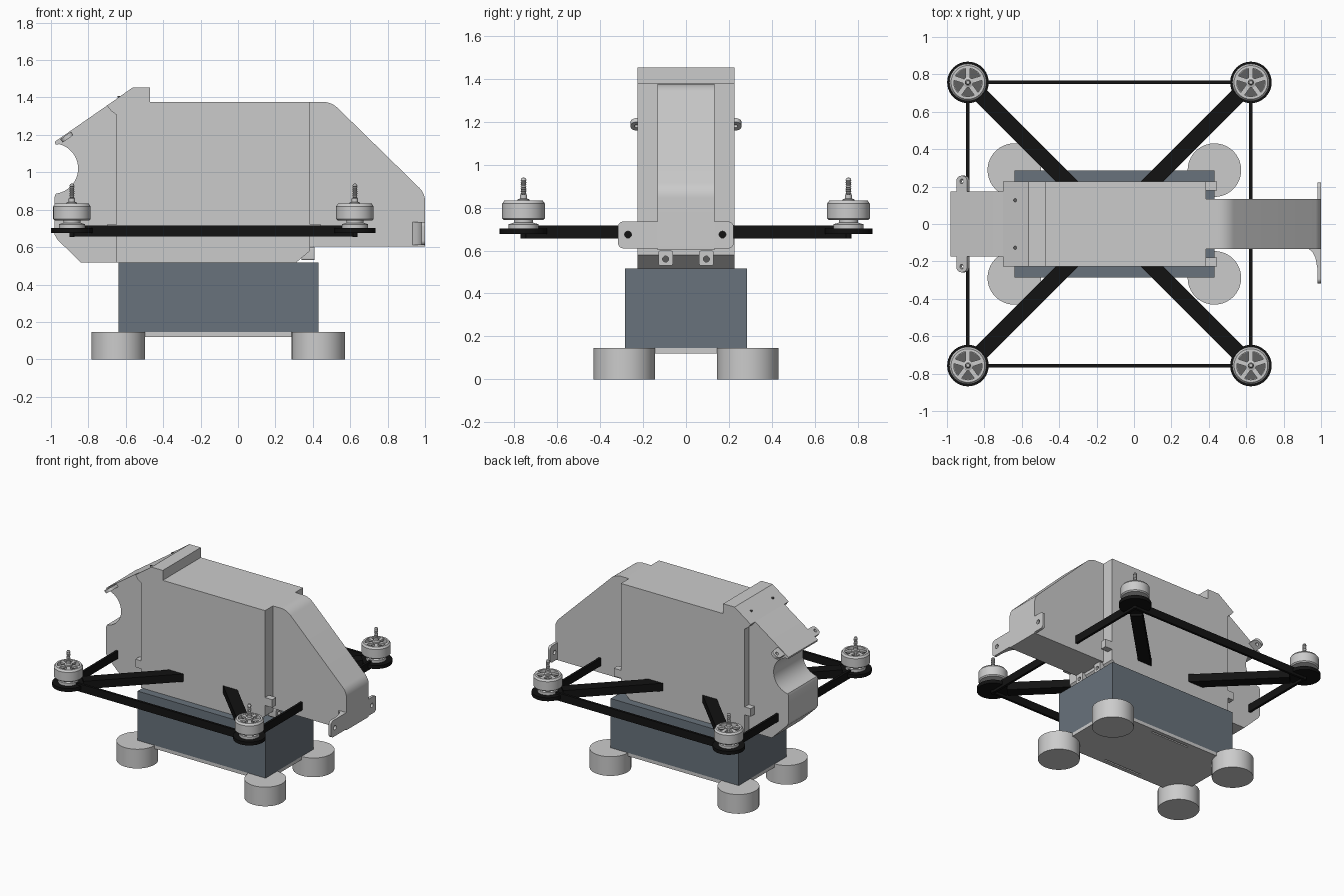
import bpy, bmesh
from math import pi, sin, cos, radians, atan2, hypot

if "Cube" in bpy.data.objects:
    bpy.data.objects.remove(bpy.data.objects["Cube"])


def material(name, rgb):
    m = bpy.data.materials.new(name)
    m.diffuse_color = (*rgb, 1)
    m.use_nodes = True
    m.node_tree.nodes["Principled BSDF"].inputs["Base Color"].default_value = m.diffuse_color
    return m


BLACK = material("black", (0.006, 0.006, 0.006))
SLATE = material("slate", (0.14, 0.17, 0.20))
DARK = material("dark_grey", (0.12, 0.12, 0.12))


def finish(ob, mat=None):
    bpy.ops.object.select_all(action='DESELECT')
    ob.select_set(True)
    bpy.context.view_layer.objects.active = ob
    if ob.type == 'CURVE':
        bpy.ops.object.convert(target='MESH')
        ob = bpy.context.object
    if mat:
        ob.data.materials.append(mat)
    bpy.ops.object.shade_smooth_by_angle(angle=radians(30))
    return ob


def prism(name, plane, lo, hi, *loops, mat=None):
    """Extrude an outline (further loops are holes) between lo and hi."""
    cu = bpy.data.curves.new(name, 'CURVE')
    cu.dimensions, cu.fill_mode, cu.extrude = '2D', 'BOTH', (hi - lo) / 2
    for pts in loops:
        sp = cu.splines.new('POLY')
        sp.points.add(len(pts) - 1)
        for p, (a, b) in zip(sp.points, pts):
            p.co = (a, b, 0, 1)
        sp.use_cyclic_u = True
    ob = bpy.data.objects.new(name, cu)
    bpy.context.collection.objects.link(ob)
    mid = (lo + hi) / 2
    ob.rotation_euler = {'xy': (0, 0, 0), 'xz': (pi/2, 0, 0), 'yz': (pi/2, 0, pi/2)}[plane]
    ob.location = {'xy': (0, 0, mid), 'xz': (0, mid, 0), 'yz': (mid, 0, 0)}[plane]
    return finish(ob, mat)


def box(name, x0, x1, y0, y1, z0, z1, mat=None):
    bpy.ops.mesh.primitive_cube_add(size=1, location=((x0+x1)/2, (y0+y1)/2, (z0+z1)/2))
    ob = bpy.context.object
    ob.name = name
    ob.scale = (x1-x0, y1-y0, z1-z0)
    return finish(ob, mat)


def bar(name, a, b, width, z0, z1, mat=None):
    ln = hypot(b[0]-a[0], b[1]-a[1])
    ob = box(name, 0, ln, -width/2, width/2, z0, z1, mat)
    ob.location = ((a[0]+b[0])/2, (a[1]+b[1])/2, (z0+z1)/2)
    ob.rotation_euler.z = atan2(b[1]-a[1], b[0]-a[0])
    return ob


def lathe(name, x, y, profile, mat=None, n=40):
    """Spin an (r, z) profile about a vertical axis."""
    bm = bmesh.new()
    vs = [bm.verts.new((r, 0, z)) for r, z in profile]
    es = [bm.edges.new(e) for e in zip(vs, vs[1:])]
    bmesh.ops.spin(bm, geom=vs + es, cent=(0, 0, 0), axis=(0, 0, 1), angle=2*pi, steps=n)
    bmesh.ops.remove_doubles(bm, verts=bm.verts, dist=1e-5)
    bmesh.ops.recalc_face_normals(bm, faces=bm.faces)
    me = bpy.data.meshes.new(name)
    bm.to_mesh(me)
    bm.free()
    ob = bpy.data.objects.new(name, me)
    bpy.context.collection.objects.link(ob)
    ob.location = (x, y, 0)
    return finish(ob, mat)


def arc(cx, cy, r, a0, a1, n=8):
    return [(cx + r*cos(radians(a0+(a1-a0)*i/n)), cy + r*sin(radians(a0+(a1-a0)*i/n)))
            for i in range(n + 1)]


def circle(cx, cy, r):
    return arc(cx, cy, r, 0, 345, 23)


def rrect(x0, x1, y0, y1, r):
    return (arc(x1-r, y1-r, r, 0, 90) + arc(x0+r, y1-r, r, 90, 180)
            + arc(x0+r, y0+r, r, 180, 270) + arc(x1-r, y0+r, r, 270, 360))


# Base: floor plate with two slots, slate box, four round feet
prism("floor_plate", 'xy', 0.12, 0.145,
      [(-0.64, -0.285), (0.43, -0.285), (0.43, 0.285), (-0.64, 0.285)],
      *[[(-0.27, y-0.006), (0.05, y-0.006), (0.05, y+0.006), (-0.27, y+0.006)] for y in (-0.25, 0.25)])
box("base_box", -0.64, 0.43, -0.285, 0.285, 0.145, 0.517, SLATE)
for x in (-0.64, 0.43):
    for y in (-0.288, 0.288):
        lathe("foot", x, y, [(0, 0), (0.143, 0), (0.143, 0.145), (0, 0.145)], n=64)

# Main body and raised visor across its front top edge
prism("body", 'xz', -0.227, 0.227,
      [(-0.65, 0.517), (0.31, 0.517), (0.385, 0.58), (0.385, 1.377), (-0.65, 1.377)])
prism("visor", 'xz', -0.227, 0.227,
      [(-0.70, 1.357), (-0.565, 1.452), (-0.47, 1.452), (-0.47, 1.37), (-0.64, 1.30), (-0.68, 1.33)])
for y in (-0.127, 0.127):
    stud = lathe("visor_screw", -0.635, y, [(0, 1.40), (0.009, 1.40), (0.009, 1.408), (0, 1.408)], DARK, 16)

# Head with a round recess in its nose
prism("head", 'xz', -0.175, 0.175,
      [(-0.64, 0.517), (-0.64, 1.39), (-0.70, 1.357), (-0.98, 1.163), (-0.975, 1.148)]
      + arc(-0.99, 1.02, 0.135, 75, -83, 24)
      + [(-0.98, 0.87), (-0.98, 0.665), (-0.965, 0.64), (-0.84, 0.517)])

# Tilted ears with holes beside the head
for s in (-1, 1):
    ear = prism("head_ear", 'xy', -0.011, 0.011, rrect(-0.035, 0.035, -0.06, 0.06, 0.03),
                circle(0, s*0.03, 0.012))
    ear.location = (-0.915, s*0.198, 1.188)
    ear.rotation_euler.y = -radians(35)

# Sloping tail
prism("tail", 'xz', -0.133, 0.133,
      [(0.38, 0.602), (1.0, 0.602)] + arc(0.90, 0.845, 0.10, 0, 45)
      + arc(0.45, 1.257, 0.12, 45, 90) + [(0.38, 1.377)])

# Tail end plate with bolt holes and a curved gusset
prism("tail_plate", 'yz', 0.98, 1.0, rrect(-0.317, 0.222, 0.61, 0.735, 0.025),
      circle(-0.27, 0.674, 0.016), circle(0.17, 0.674, 0.016))
prism("tail_gusset", 'xy', 0.61, 0.735,
      [(0.93, -0.13), (0.955, -0.15), (0.97, -0.18), (0.981, -0.24), (0.985, -0.13)])

# Body clamps and lower bolt tabs
for s in (-1, 1):
    for x in (-0.70, 0.38):
        y0, y1 = sorted((s*0.18, s*0.227))
        box("arm_clamp", x, x + 0.065, y0, y1, 0.66, 0.72)
    prism("bolt_tab", 'yz', 0.34, 0.41, rrect(s*0.095-0.034, s*0.095+0.034, 0.53, 0.6, 0.01),
          circle(s*0.095, 0.56, 0.014))

# Black frame: diagonal arms, outer bars, motor discs, motors
MX, MY, CX = (-0.888, 0.625), 0.757, -0.1315
for x in MX:
    sx = 1 if x < 0 else -1
    bar("side_bar", (x, -MY), (x, MY), 0.018, 0.657, 0.716, BLACK)
    for s in (-1, 1):
        y = s * MY
        bar("arm", (x + sx*0.07, y - s*0.07), (CX, 0), 0.085, 0.657, 0.716, BLACK)
        lathe("motor_disc", x, y, [(0, 0.676), (0.111, 0.676), (0.111, 0.702), (0, 0.702)], BLACK)
        lathe("disc_bolt", x, y, [(0, 0.655), (0.014, 0.655), (0.014, 0.68), (0, 0.68)], BLACK, 16)
        lathe("motor_mount", x, y, [(0, 0.70), (0.07, 0.70), (0.07, 0.722), (0.045, 0.73),
                                    (0.045, 0.75), (0, 0.75)])
        lathe("motor_bell", x, y, [(0, 0.742), (0.092, 0.742), (0.1, 0.75), (0.1, 0.818), (0.09, 0.832),
                                   (0.076, 0.832), (0.076, 0.80), (0, 0.80)])
        lathe("stator", x, y, [(0, 0.80), (0.075, 0.80), (0.075, 0.803), (0, 0.803)], DARK)
        for i in range(5):
            a = pi/2 + i * 2*pi/5
            bar("bell_spoke", (x, y), (x + 0.08*cos(a), y + 0.08*sin(a)), 0.025, 0.815, 0.83)
        thread = [(r, 0.862 + 0.01*i + dz) for i in range(7) for r, dz in ((0.010, 0), (0.014, 0.005))]
        lathe("motor_shaft", x, y, [(0, 0.80), (0.028, 0.80), (0.028, 0.838), (0.017, 0.842), (0.017, 0.86)]
              + thread + [(0.009, 0.938), (0, 0.94)], n=20)
for s in (-1, 1):
    bar("cross_bar", (MX[0], s*MY), (MX[1], s*MY), 0.018, 0.657, 0.716, BLACK)
